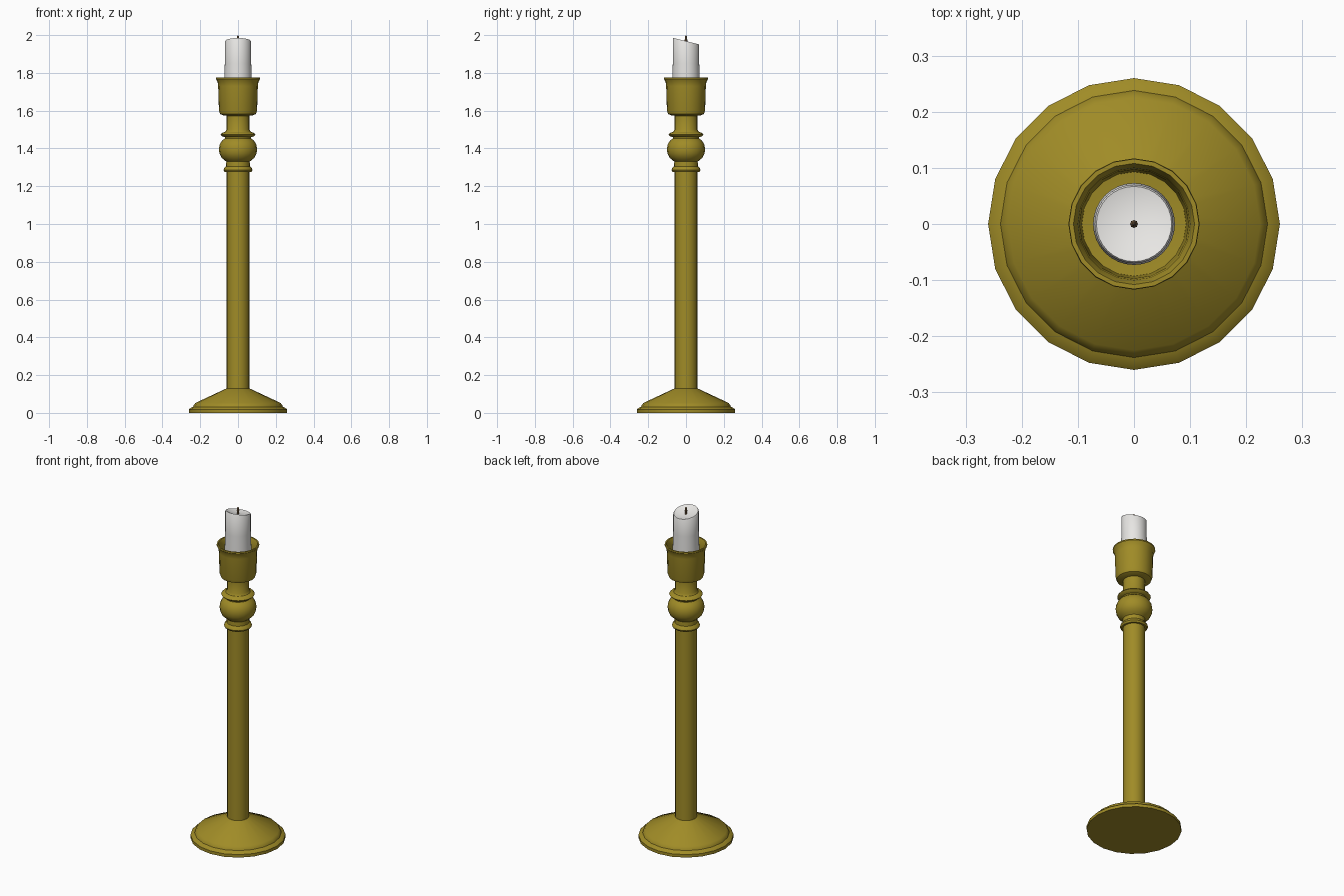
import bpy, math

if "Cube" in bpy.data.objects:
    bpy.data.objects.remove(bpy.data.objects["Cube"])


def material(name, rgb):
    m = bpy.data.materials.new(name)
    m.diffuse_color = (*rgb, 1)
    m.use_nodes = True
    m.node_tree.nodes["Principled BSDF"].inputs["Base Color"].default_value = m.diffuse_color
    return m


def lathe(name, profile, sides, mat, angle=35, shear=None):
    """Spin (radius, z) points round z; radius 0 makes a single pole vertex."""
    verts, rings, faces = [], [], []
    for r, z in profile:
        n = 1 if r == 0 else sides
        rings.append([len(verts) + i for i in range(n)])
        for i in range(n):
            a = 2 * math.pi * i / sides
            x, y = r * math.cos(a), r * math.sin(a)
            verts.append((x, y, z + (shear(x, y, z) if shear else 0)))
    for lo, hi in zip(rings, rings[1:]):
        for i in range(sides):
            j = (i + 1) % sides
            quad = [lo[i % len(lo)], lo[j % len(lo)], hi[j % len(hi)], hi[i % len(hi)]]
            faces.append(list(dict.fromkeys(quad)))
    me = bpy.data.meshes.new(name)
    me.from_pydata(verts, [], faces)
    me.materials.append(mat)
    ob = bpy.data.objects.new(name, me)
    bpy.context.collection.objects.link(ob)
    bpy.ops.object.select_all(action='DESELECT')
    ob.select_set(True)
    bpy.context.view_layer.objects.active = ob
    bpy.ops.object.shade_smooth_by_angle(angle=math.radians(angle))
    return ob


brass = material("brass", (0.35, 0.26, 0.02))
wax = material("wax", (0.8, 0.79, 0.77))
char = material("wick", (0.22, 0.13, 0.06))

# Holder: stepped foot, shaft, turned knop and hollow cup in one profile
foot = [(0, 0), (0.26, 0), (0.26, 0.018), (0.25, 0.027), (0.238, 0.032),
        (0.235, 0.04), (0.225, 0.053), (0.06, 0.13)]
lower_ring = [(0.06, 1.275), (0.071, 1.275), (0.077, 1.285), (0.073, 1.295),
              (0.063, 1.305), (0.062, 1.33)]
ball = [(0.072, 1.338), (0.088, 1.352), (0.098, 1.373), (0.101, 1.395),
        (0.098, 1.418), (0.086, 1.44), (0.07, 1.453)]
upper_ring = [(0.07, 1.46), (0.085, 1.465), (0.092, 1.473), (0.085, 1.482),
              (0.068, 1.488), (0.06, 1.5), (0.06, 1.573)]
cup = [(0.08, 1.576), (0.095, 1.582), (0.101, 1.6), (0.105, 1.73), (0.108, 1.752),
       (0.117, 1.768), (0.116, 1.776), (0.108, 1.776), (0.1, 1.757),
       (0.097, 1.73), (0.093, 1.63), (0, 1.62)]
lathe("candle_holder", foot + lower_ring + ball + upper_ring + cup, 20, brass)

# Candle with a slanted, slightly dished top
lathe("candle", [(0, 1.62), (0.073, 1.62), (0.073, 1.76), (0.07, 1.85), (0.07, 1.963),
                 (0.067, 1.968), (0.062, 1.966), (0.035, 1.958), (0, 1.955)],
      32, wax, 50, lambda x, y, z: -0.25 * y if z > 1.9 else 0)

# Wick
lathe("wick", [(0, 1.94), (0.006, 1.94), (0.007, 1.975), (0.004, 1.994), (0, 2.0)], 8, char)
